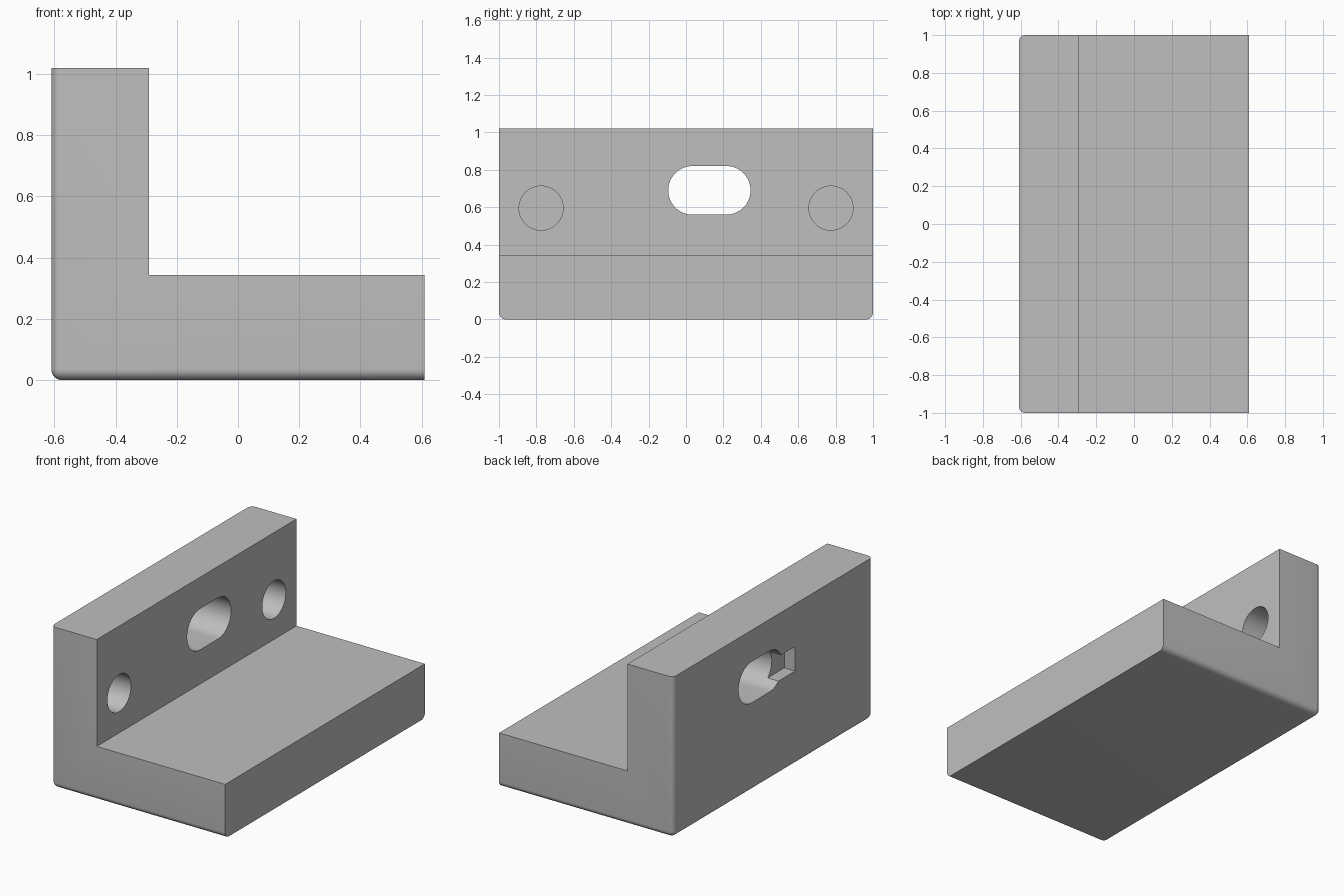
import bpy, bmesh
from math import cos, sin, pi, radians

cube = bpy.data.objects.get("Cube")
if cube:
    bpy.data.objects.remove(cube, do_unlink=True)

BACK, WALL, FRONT = -0.61, -0.29, 0.61
FLOOR, TOP = 0.343, 1.02

grey = bpy.data.materials.new("plain grey")
grey.use_nodes = True
colour = (0.52, 0.52, 0.52, 1)
grey.diffuse_color = colour
grey.node_tree.nodes["Principled BSDF"].inputs["Base Color"].default_value = colour


def prism(name, points, offset, bevel_rule=None):
    """Extrude a closed 3D outline by offset, optionally rounding chosen edges."""
    bm = bmesh.new()
    face = bm.faces.new([bm.verts.new(p) for p in points])
    ext = bmesh.ops.extrude_face_region(bm, geom=[face])
    moved = [v for v in ext["geom"] if isinstance(v, bmesh.types.BMVert)]
    bmesh.ops.translate(bm, verts=moved, vec=offset)
    bmesh.ops.recalc_face_normals(bm, faces=bm.faces)
    if bevel_rule:
        edges = [e for e in bm.edges if bevel_rule(*(v.co for v in e.verts))]
        bmesh.ops.bevel(bm, geom=edges, offset=0.036, segments=8,
                        profile=0.5, affect='EDGES')
    mesh = bpy.data.meshes.new(name)
    bm.to_mesh(mesh)
    bm.free()
    mesh.materials.append(grey)
    obj = bpy.data.objects.new(name, mesh)
    bpy.context.collection.objects.link(obj)
    return obj


def slot_outline(x, y, z, r, half=0.0, n=32):
    """Round-ended outline in the YZ plane; half = 0 gives a circle."""
    pts = []
    for side in (1, -1):
        for i in range(n + (1 if half else 0)):
            a = -pi / 2 + pi * i / n
            pts.append((x, y + side * (half + r * cos(a)), z + side * r * sin(a)))
    return pts


def outer_edge(a, b):
    """Rear uprights and the bottom edges, leaving the front face sharp."""
    at = lambda axis, value: all(abs(v[axis] - value) < 1e-4 for v in (a, b))
    rear, bottom = at(0, BACK), at(2, 0)
    side = at(1, -1) or at(1, 1)
    return (rear and side) or (bottom and (rear or side))


# L-shaped body
profile = [(BACK, 0), (FRONT, 0), (FRONT, FLOOR), (WALL, FLOOR), (WALL, TOP), (BACK, TOP)]
body = prism("angle_bracket", [(x, -1, z) for x, z in profile], (0, 2, 0), outer_edge)

# Through slot, rear square notch and two blind round holes
cutters = [
    prism("slot_cutter", slot_outline(-0.8, 0.125, 0.69, 0.13, 0.09), (0.7, 0, 0)),
    prism("notch_cutter", [(-0.7, -0.22, 0.595), (-0.7, 0.05, 0.595),
                           (-0.7, 0.05, 0.75), (-0.7, -0.22, 0.75)], (0.165, 0, 0)),
]
for side, label in ((1, "rear"), (-1, "front")):
    cutters.append(prism(label + "_hole_cutter",
                         slot_outline(-0.53, side * 0.775, 0.595, 0.118), (0.4, 0, 0)))

bpy.context.view_layer.objects.active = body
for cutter in cutters:
    mod = body.modifiers.new(cutter.name, 'BOOLEAN')
    mod.operation = 'DIFFERENCE'
    mod.solver = 'EXACT'
    mod.object = cutter
    bpy.ops.object.modifier_apply(modifier=mod.name)
    bpy.data.objects.remove(cutter, do_unlink=True)

# Smooth rounded surfaces, crisp corners
bpy.ops.object.select_all(action='DESELECT')
body.select_set(True)
bpy.ops.object.shade_smooth_by_angle(angle=radians(30))
